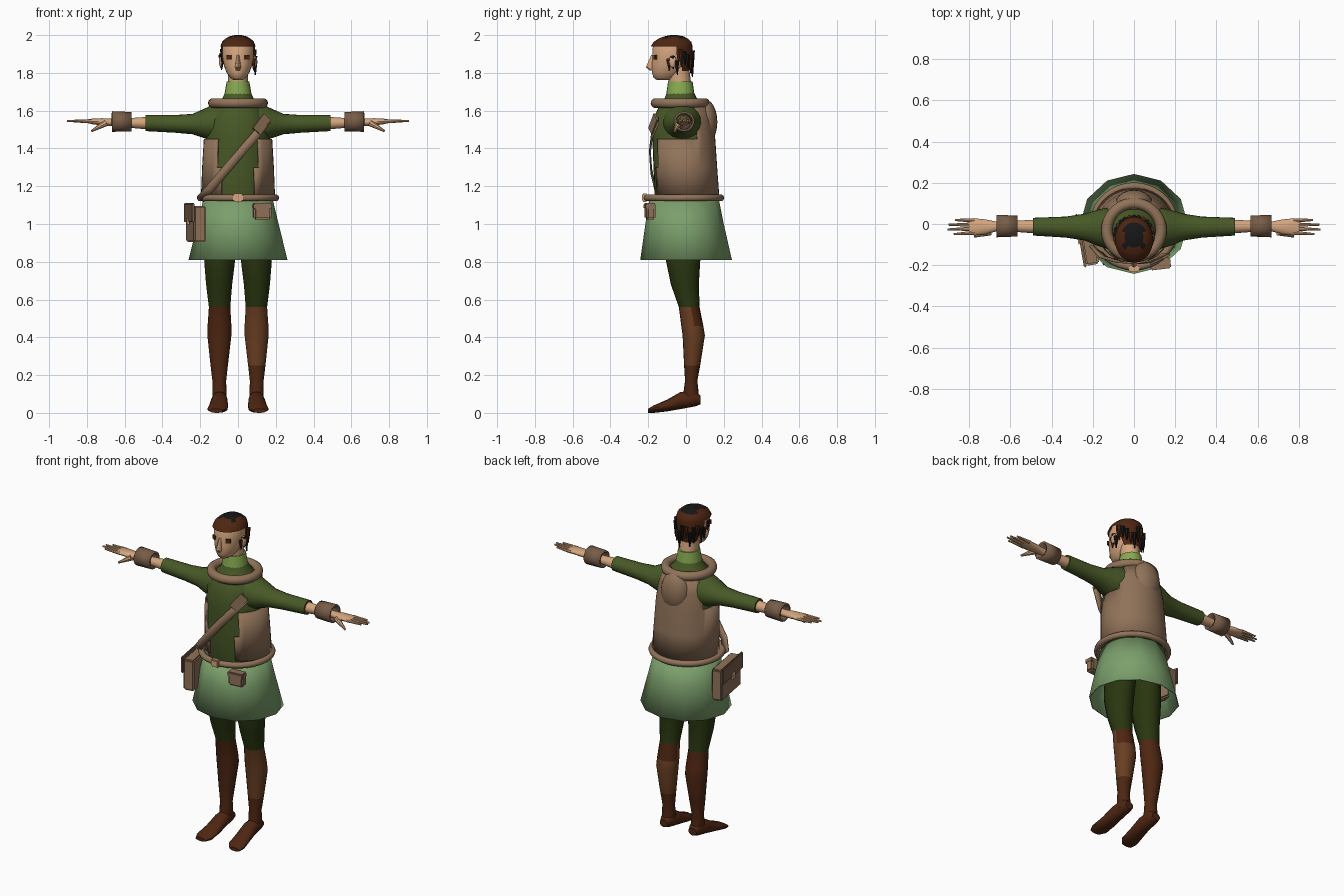
import bpy, bmesh, math, random
from mathutils import Vector

old = bpy.data.objects.get("Cube")
if old:
    bpy.data.objects.remove(old, do_unlink=True)

random.seed(4)
parts = []


def material(name, r, g, b):
    m = bpy.data.materials.new(name)
    m.use_nodes = True
    m.diffuse_color = (r, g, b, 1)
    bsdf = m.node_tree.nodes["Principled BSDF"]
    bsdf.inputs["Base Color"].default_value = (r, g, b, 1)
    bsdf.inputs["Roughness"].default_value = 0.9
    return m


skin = material("skin", .66, .38, .21)
leather = material("tan leather", .28, .17, .10)
cuff_leather = material("cuff leather", .19, .11, .065)
skirt_green = material("sage green", .20, .35, .15)
shirt_green = material("shirt green", .065, .10, .02)
trouser_green = material("dark green", .022, .036, .005)
collar_green = material("light green", .24, .40, .08)
dark_brown = material("dark brown", .076, .019, .006)
light_brown = material("light brown", .14, .048, .016)
black = material("black", .008, .008, .008)


def finish(name, bm, mats, rule=None):
    """Turn a bmesh into an object; rule gives the material slot from a face centre."""
    bmesh.ops.recalc_face_normals(bm, faces=bm.faces)
    if rule:
        for f in bm.faces:
            f.material_index = rule(f.calc_center_median())
    mesh = bpy.data.meshes.new(name)
    bm.to_mesh(mesh)
    bm.free()
    for m in mats:
        mesh.materials.append(m)
    obj = bpy.data.objects.new(name, mesh)
    bpy.context.collection.objects.link(obj)
    parts.append(obj)
    return obj


def loft(name, axis, rings, mats, sides=16, caps=True, side=1, rule=None, cut=None):
    """Skin elliptical rings (t, a0, a1, b0, b1) along an axis; side=-1 mirrors x."""
    bm = bmesh.new()
    loops = []
    for t, a0, a1, b0, b1 in rings:
        loop = []
        for i in range(sides):
            w = math.tau * (i / sides) + math.pi / 2
            a = (a0 + a1) / 2 + (a1 - a0) / 2 * math.cos(w)
            b = (b0 + b1) / 2 + (b1 - b0) / 2 * math.sin(w)
            x, y, z = {"x": (t, a, b), "y": (a, t, b), "z": (a, b, t)}[axis]
            loop.append(bm.verts.new((x * side, y, z)))
        loops.append(loop)
    for p, q in zip(loops, loops[1:]):
        for i in range(sides):
            j = (i + 1) % sides
            bm.faces.new((p[i], p[j], q[j], q[i]))
    if caps:
        bm.faces.new(loops[0])
        bm.faces.new(loops[-1])
    if cut:
        gone = [f for f in bm.faces if cut(f.calc_center_median())]
        bmesh.ops.delete(bm, geom=gone, context="FACES")
    return finish(name, bm, mats, rule)


def centred(rows):
    """Rings symmetric in x from (z, half width, front, back)."""
    return [(z, -w, w, f, b) for z, w, f, b in rows]


def solidify(obj, thickness):
    mod = obj.modifiers.new("thickness", "SOLIDIFY")
    mod.thickness = thickness
    mod.offset = -1


def rod(name, start, end, r1, r2, mat, sides=8):
    start, end = Vector(start), Vector(end)
    bm = bmesh.new()
    bmesh.ops.create_cone(bm, cap_ends=True, segments=sides, radius1=r1, radius2=r2,
                          depth=(end - start).length)
    obj = finish(name, bm, [mat])
    obj.location = (start + end) / 2
    obj.rotation_euler = (end - start).to_track_quat("Z", "Y").to_euler()
    return obj


def box(name, loc, size, mat, turn=0, bevel=0):
    bm = bmesh.new()
    bmesh.ops.create_cube(bm, size=1)
    bmesh.ops.scale(bm, vec=size, verts=bm.verts)
    if bevel:
        bmesh.ops.bevel(bm, geom=bm.edges[:], offset=bevel, segments=2, affect="EDGES")
    obj = finish(name, bm, [mat])
    obj.location = loc
    obj.rotation_euler.z = turn
    return obj


def ball(name, loc, size, mat):
    bm = bmesh.new()
    bmesh.ops.create_uvsphere(bm, u_segments=20, v_segments=12, radius=1)
    bmesh.ops.scale(bm, vec=size, verts=bm.verts)
    obj = finish(name, bm, [mat])
    obj.location = loc
    return obj


def ring(name, loc, rx, ry, tube, mat):
    bpy.ops.mesh.primitive_torus_add(location=loc, major_radius=1, minor_radius=tube,
                                     major_segments=36, minor_segments=10)
    obj = bpy.context.object
    obj.name = name
    for v in obj.data.vertices:
        d = Vector((v.co.x, v.co.y))
        n = d.normalized()
        off = d.length - 1
        v.co.x, v.co.y = n.x * (rx + off), n.y * (ry + off)
    obj.data.materials.append(mat)
    parts.append(obj)


# Torso, vest and hood
loft("shirt", "z", centred([
    (1.10, .17, -.15, .15), (1.15, .18, -.165, .16), (1.30, .178, -.172, .15),
    (1.45, .17, -.178, .14), (1.55, .16, -.175, .12), (1.62, .125, -.145, .09),
    (1.66, .085, -.115, .06), (1.70, .066, -.10, .04)]), [shirt_green], 32)
vest = loft("vest", "z", centred([
    (1.15, .196, -.172, .176), (1.30, .19, -.18, .165), (1.45, .181, -.185, .155),
    (1.55, .166, -.18, .142), (1.63, .13, -.15, .118)]), [leather], 40, caps=False,
    cut=lambda c: (c.y < 0 and abs(c.x) < .1) or (c.z > 1.45 and c.y < .05))
solidify(vest, .008)
ball("hood_bag", (0, .10, 1.54), (.09, .066, .12), leather)
ring("hood_roll", (0, -.03, 1.64), .132, .13, .027, leather)

# Neck and head
loft("collar", "z", centred([(1.685, .072, -.105, .045), (1.72, .066, -.10, .04),
     (1.755, .06, -.095, .035)]), [collar_green], 20)
loft("neck", "z", centred([(1.72, .053, -.09, .03), (1.84, .053, -.10, .015)]), [skin])
loft("head", "z", centred([
    (1.762, .025, -.155, -.07), (1.775, .042, -.172, -.05), (1.80, .06, -.18, -.02),
    (1.84, .075, -.183, .005), (1.88, .083, -.178, .018), (1.93, .085, -.178, .022),
    (1.965, .075, -.16, .015), (1.985, .05, -.13, -.02)]), [skin], 24)
loft("nose", "z", centred([(1.812, .012, -.19, -.15), (1.83, .016, -.212, -.15),
     (1.895, .008, -.184, -.15)]), [skin], 8)


def hair_slot(c):
    return int(c.z > 1.975 and abs(c.x) < .05 and c.y > -.115)


loft("hair", "z", centred([
    (1.81, .06, -.12, .018), (1.86, .086, -.16, .03), (1.90, .091, -.18, .033),
    (1.94, .093, -.187, .035), (1.965, .084, -.17, .028), (1.982, .066, -.145, .008),
    (1.993, .046, -.115, -.012), (2.0, .018, -.085, -.045)]), [dark_brown, black], 28,
    rule=hair_slot, cut=lambda c: c.z < 1.94 and c.y < (-.05 if c.z > 1.87 else -.02))

# Loose locks round the sides and nape
for i in range(17):
    w = math.radians(-25 + 230 * i / 16)
    x, y = .09 * math.cos(w), -.055 + .088 * math.sin(w)
    z = random.uniform(1.86, 1.93)
    rod("hair_lock", (x, y, z), (x * 1.02, y + .004, z - random.uniform(.06, .1)),
        .014, .003, black if i % 3 else dark_brown, 6)

for s in (1, -1):
    ball("ear", (s * .089, -.07, 1.86), (.012, .02, .032), skin)
    box("eye", (s * .047, -.163, 1.883), (.028, .009, .024), dark_brown, s * .4)

# Arms, cuffs and hands
for s in (1, -1):
    loft("sleeve", "x", [
        (.08, -.125, .085, 1.43, 1.645), (.13, -.12, .08, 1.44, 1.632),
        (.18, -.105, .068, 1.455, 1.61), (.24, -.08, .05, 1.475, 1.583),
        (.33, -.066, .036, 1.483, 1.577), (.49, -.056, .03, 1.492, 1.578)],
        [shirt_green], 20, side=s)
    loft("forearm_and_palm", "x", [
        (.47, -.046, .022, 1.50, 1.568), (.58, -.038, .015, 1.51, 1.56),
        (.67, -.036, .012, 1.518, 1.558), (.72, -.05, .022, 1.522, 1.56),
        (.77, -.055, .027, 1.528, 1.558), (.80, -.053, .026, 1.535, 1.553)],
        [skin], 16, side=s)
    cuff = loft("cuff", "x", [(.565, -.062, .042, 1.49, 1.593),
                (.668, -.066, .046, 1.488, 1.597)], [cuff_leather], 14, caps=False, side=s)
    solidify(cuff, .012)
    for k, tip in enumerate((.875, .905, .90, .87)):
        y = -.043 + .02 * k
        rod("finger", (s * .775, y, 1.543), (s * tip, y * 1.15, 1.546), .011, .005, skin)
    rod("thumb", (s * .70, -.038, 1.535), (s * .775, -.06, 1.492), .018, .006, skin)

# Legs and feet
for s in (1, -1):
    def leg_slot(c, s=s):
        if c.z > .56:
            return 0
        patch = c.z > .46 and c.y > .04
        return 2 if s > 0 and c.z > .25 and not patch else 1

    loft("leg", "z", [
        (1.08, .005, .16, -.12, .11), (.80, .015, .18, -.105, .075),
        (.68, .03, .17, -.08, .068), (.56, .04, .155, -.038, .072),
        (.46, .034, .162, -.025, .092), (.41, .034, .163, -.018, .10),
        (.25, .053, .146, -.01, .075), (.17, .062, .136, -.005, .06),
        (.06, .06, .136, -.02, .072)],
        [trouser_green, dark_brown, light_brown], 18, side=s, rule=leg_slot)
    loft("foot", "y", [
        (.077, .07, .125, .045, .09), (.05, .06, .136, .035, .12),
        (-.03, .055, .142, .02, .11), (-.10, .052, .152, .008, .07),
        (-.17, .055, .162, 0, .04), (-.20, .08, .15, 0, .022)],
        [dark_brown], 14, side=s)

# Skirt and belt
skirt = loft("skirt", "z", centred([(1.125, .185, -.195, .175), (1.0, .215, -.215, .20),
             (.81, .262, -.242, .243)]), [skirt_green], 12, caps=False)
solidify(skirt, .005)
ring("belt", (0, -.012, 1.138), .20, .196, .018, leather)
box("buckle", (0, -.218, 1.14), (.052, .03, .045), skin, bevel=.006)

# Strap across the chest
bm = bmesh.new()
path = [Vector(p) for p in ((-.20, -.11, 1.13), (-.15, -.165, 1.185), (-.07, -.188, 1.28),
        (.02, -.195, 1.385), (.09, -.185, 1.465), (.155, -.15, 1.55))]
across = Vector((.77, 0, -.64)) * .023
edges = [(bm.verts.new(p - across), bm.verts.new(p + across)) for p in path]
for p, q in zip(edges, edges[1:]):
    bm.faces.new((p[0], p[1], q[1], q[0]))
solidify(finish("strap", bm, [leather]), .008)
strap_end = box("strap_end", (.125, -.172, 1.53), (.10, .012, .052), leather, .45)
strap_end.rotation_euler.y = -.87

# Satchel and belt pouch
turn = .17
box("satchel", (-.222, -.075, 1.0), (.066, .25, .19), leather, turn, .008)
box("satchel_flap", (-.258, -.081, 1.06), (.014, .262, .10), cuff_leather, turn, .004)
box("satchel_clasp", (-.266, -.083, 1.015), (.012, .03, .035), skin, turn)
box("pouch", (.128, -.19, 1.065), (.094, .05, .08), leather, .12, .01)
box("pouch_flap", (.128, -.193, 1.095), (.1, .054, .03), leather, .12, .006)

# Smooth shading with sharp creases
bpy.ops.object.select_all(action="DESELECT")
for obj in parts:
    obj.select_set(True)
bpy.context.view_layer.objects.active = parts[0]
bpy.ops.object.shade_smooth_by_angle(angle=math.radians(40))
